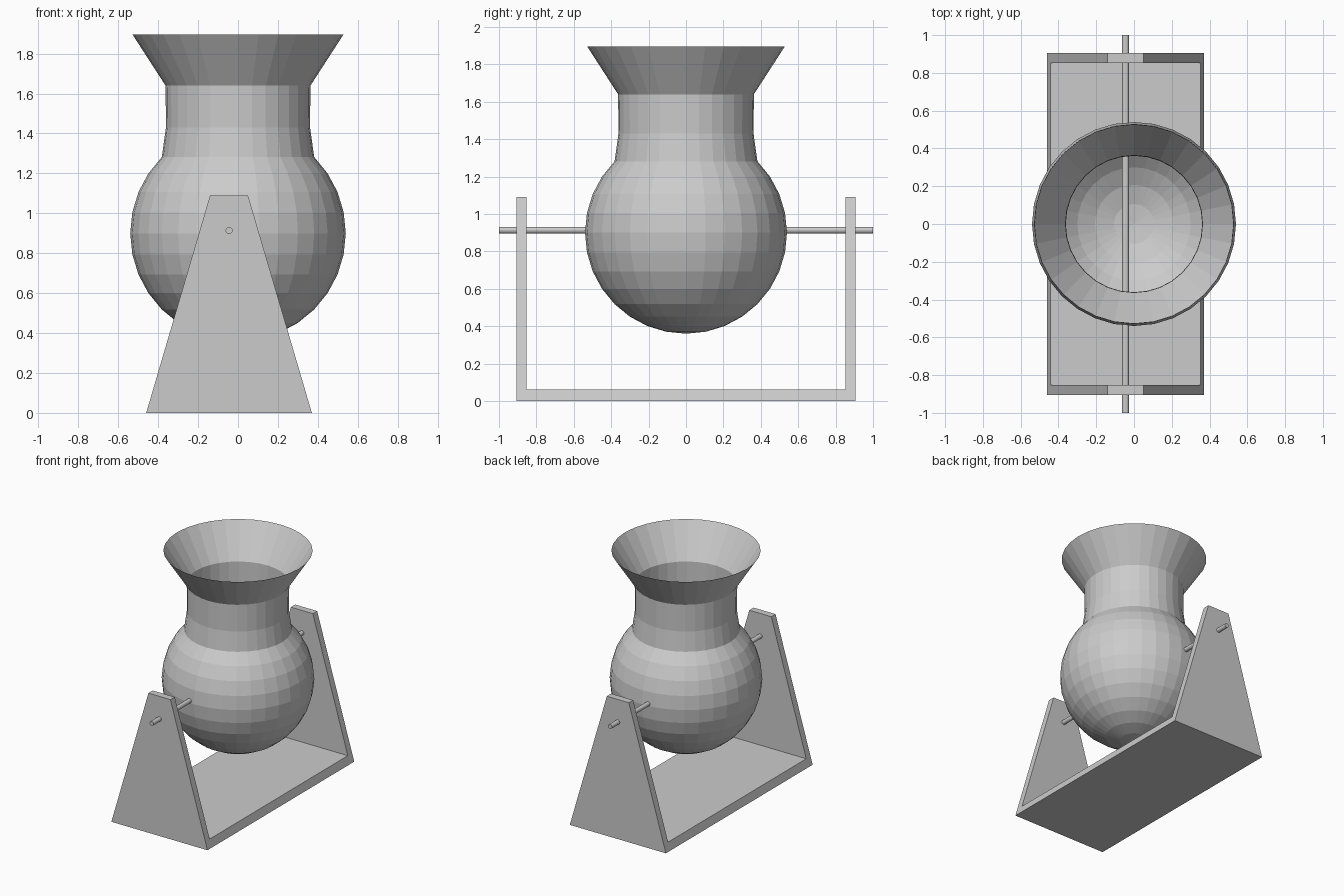
import bpy, bmesh
from math import sin, cos, pi

if "Cube" in bpy.data.objects:
    bpy.data.objects.remove(bpy.data.objects["Cube"])


def make_object(name, bm):
    bmesh.ops.recalc_face_normals(bm, faces=bm.faces)
    mesh = bpy.data.meshes.new(name)
    bm.to_mesh(mesh)
    bm.free()
    obj = bpy.data.objects.new(name, mesh)
    bpy.context.collection.objects.link(obj)
    return obj


# Pot: open lathed shell, spherical bowl with straight neck and flared rim
SEG, R, ZC = 32, 0.54, 0.9
profile = [(R * sin(i * pi / 16), ZC - R * cos(i * pi / 16)) for i in range(1, 13)]
profile += [(0.361, 1.43), (0.363, 1.64), (0.528, 1.895)]
bm = bmesh.new()
bottom = bm.verts.new((0, 0, ZC - R))
rings = [[bm.verts.new((r * cos(2 * pi * k / SEG), r * sin(2 * pi * k / SEG), z))
          for k in range(SEG)] for r, z in profile]
for k in range(SEG):
    n = (k + 1) % SEG
    bm.faces.new((bottom, rings[0][n], rings[0][k]))
    for a, b in zip(rings, rings[1:]):
        bm.faces.new((a[k], a[n], b[n], b[k]))
make_object("pot", bm)

# Cradle: U-shaped section in YZ, with side edges tapering towards the top
H, CX = 1.09, -0.045
outline = [(-0.905, 0), (0.905, 0), (0.905, H), (0.852, H),
           (0.852, 0.062), (-0.852, 0.062), (-0.852, H), (-0.905, H)]
bm = bmesh.new()
left, right = [[bm.verts.new((CX + s * (0.415 - 0.32 * z / H), y, z)) for y, z in outline]
               for s in (-1, 1)]
bm.faces.new(left)
bm.faces.new(right[::-1])
for i in range(len(outline)):
    j = (i + 1) % len(outline)
    bm.faces.new((left[i], right[i], right[j], left[j]))
make_object("cradle", bm)

# Axle: thin rod through both uprights and the bowl
bpy.ops.mesh.primitive_cylinder_add(vertices=16, radius=0.0175, depth=2,
                                    location=(CX, 0, 0.914), rotation=(pi / 2, 0, 0))
bpy.context.object.name = "axle"
